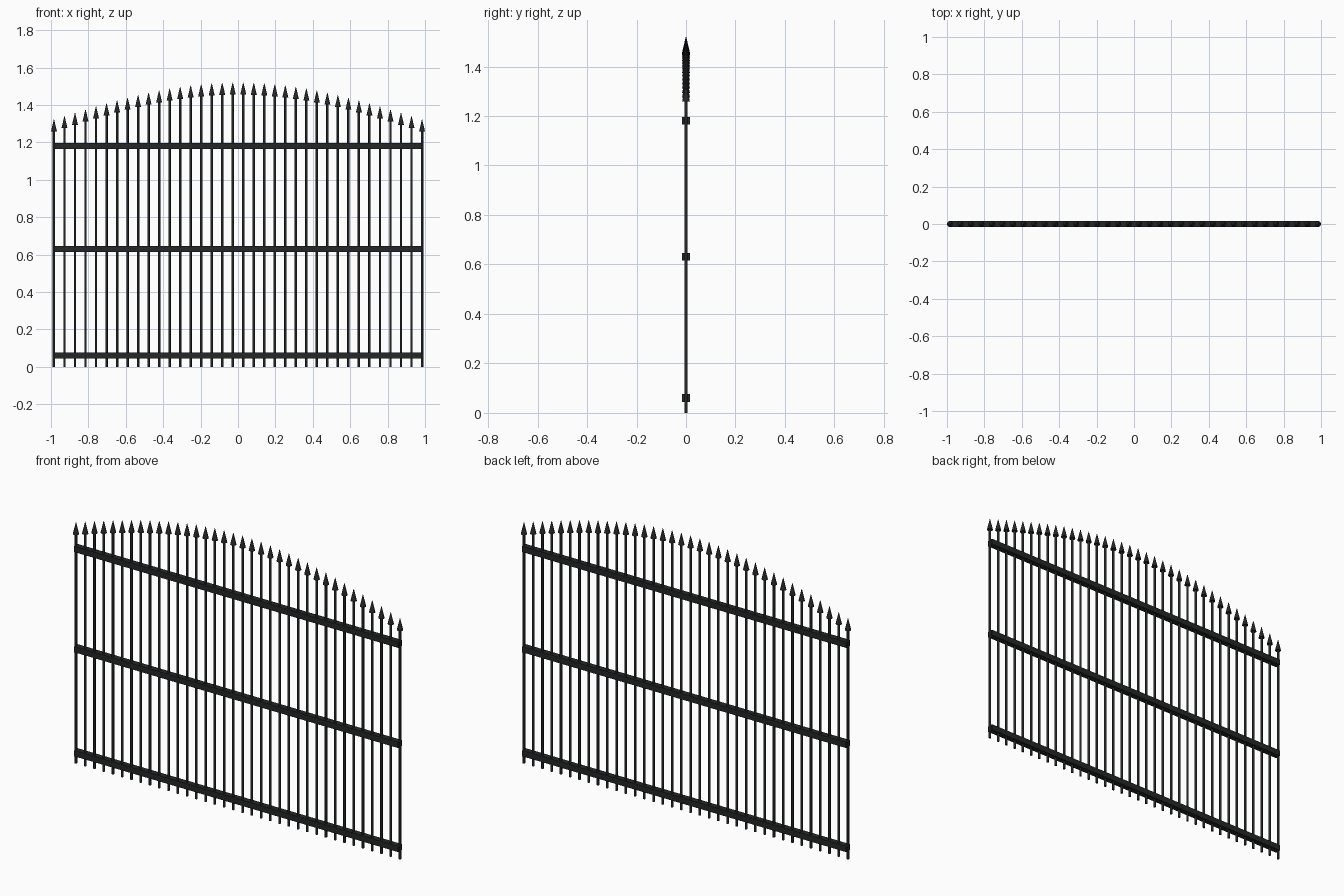
import bpy
import bmesh
import math
from mathutils import Matrix

cube = bpy.data.objects.get("Cube")
if cube:
    bpy.data.objects.remove(cube, do_unlink=True)

BARS = 36
HALF = 0.984
BAR_R = 0.0065
SPIKE_R = 0.016
SPIKE_H = 0.064
RAIL = 0.032

iron = bpy.data.materials.new("black_iron")
iron.use_nodes = True
colour = (0.018, 0.019, 0.02, 1)
iron.diffuse_color = colour
iron.node_tree.nodes["Principled BSDF"].inputs["Base Color"].default_value = colour


def add_object(name, bm):
    mesh = bpy.data.meshes.new(name)
    bm.to_mesh(mesh)
    bm.free()
    mesh.materials.append(iron)
    obj = bpy.data.objects.new(name, mesh)
    bpy.context.collection.objects.link(obj)
    return obj


def add_cone(bm, x, low, high, r_low, r_high):
    """Upright round section between two heights."""
    bmesh.ops.create_cone(
        bm, cap_ends=True, segments=12, radius1=r_low, radius2=r_high,
        depth=high - low, matrix=Matrix.Translation((x, 0, (low + high) / 2)))


# Upright bars, each topped by a pointed spike, following an arch
bars = bmesh.new()
spikes = bmesh.new()
for i in range(BARS):
    x = HALF * (2 * i / (BARS - 1) - 1)
    tip = 1.322 + 0.198 * math.cos(x / HALF * math.pi / 2)
    base = tip - SPIKE_H
    add_cone(bars, x, 0, base + 0.01, BAR_R, BAR_R)
    add_cone(spikes, x, base, tip, SPIKE_R, 0.001)

for obj in (add_object("upright_bars", bars), add_object("spikes", spikes)):
    bpy.ops.object.select_all(action="DESELECT")
    obj.select_set(True)
    bpy.context.view_layer.objects.active = obj
    bpy.ops.object.shade_smooth_by_angle(angle=math.radians(40))

# Three square cross rails
for name, z in (("bottom_rail", 0.06), ("middle_rail", 0.631), ("top_rail", 1.181)):
    bm = bmesh.new()
    bmesh.ops.create_cube(bm, size=1)
    bmesh.ops.scale(bm, vec=(2 * HALF, RAIL, RAIL), verts=bm.verts)
    bmesh.ops.translate(bm, vec=(0, 0, z), verts=bm.verts)
    add_object(name, bm)
